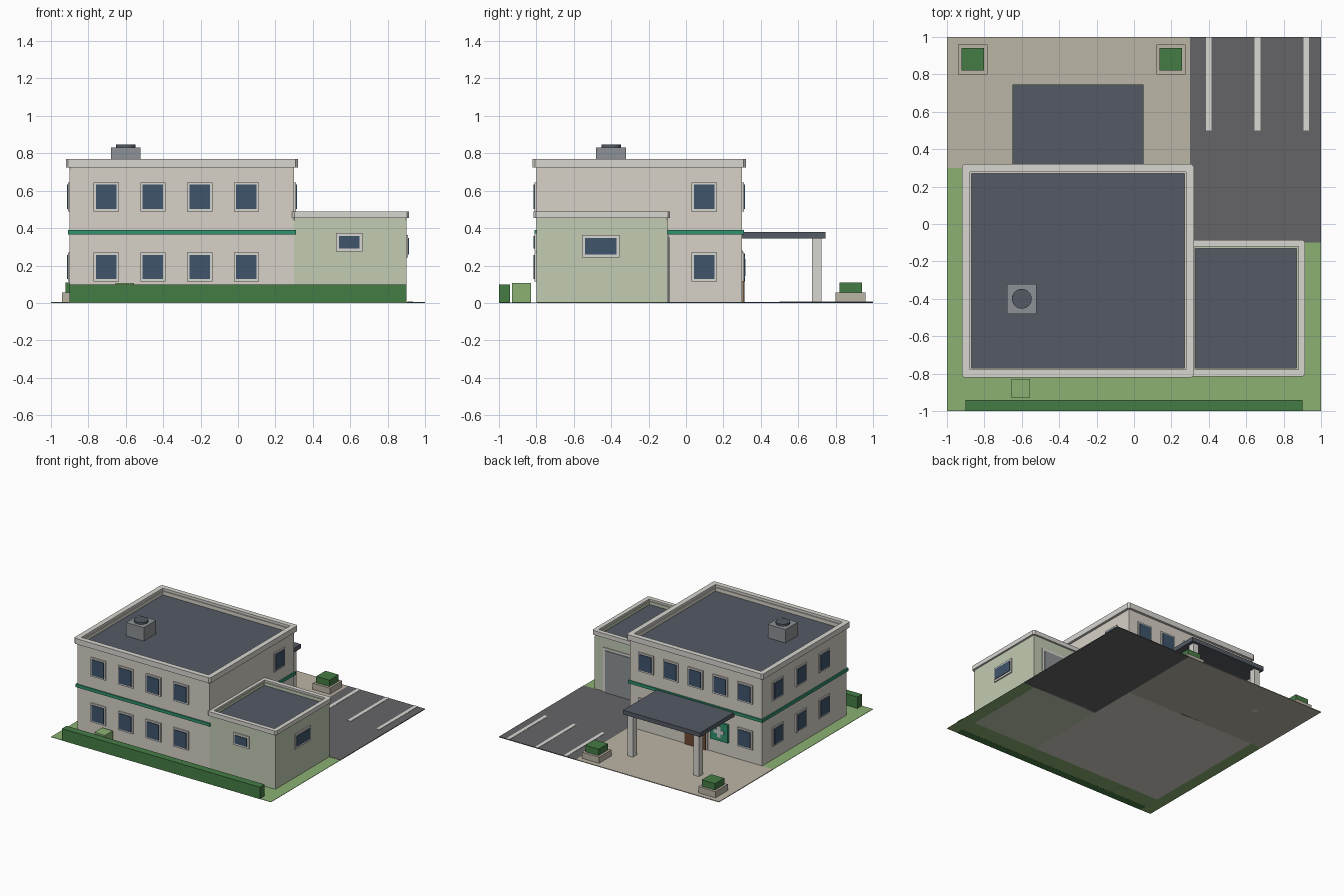
import bpy, bmesh
from math import pi

if "Cube" in bpy.data.objects:
    bpy.data.objects.remove(bpy.data.objects["Cube"])

def mat(name, r, g, b):
    m = bpy.data.materials.new(name)
    m.diffuse_color = (r, g, b, 1)
    m.use_nodes = True
    m.node_tree.nodes["Principled BSDF"].inputs["Base Color"].default_value = m.diffuse_color
    return m

WALL = mat("wall_cream", .68, .64, .57)
SAGE = mat("wall_sage", .54, .60, .45)
TRIM = mat("trim", .69, .67, .63)
SLATE = mat("slate", .09, .105, .13)
GLASS = mat("glass", .05, .09, .15)
GREEN = mat("green_band", .03, .29, .16)
GRASS = mat("grass", .26, .44, .17)
LEAF = mat("leaf", .06, .20, .06)
PAVE = mat("paving", .50, .46, .38)
ASPHALT = mat("asphalt", .13, .13, .14)
LINE = mat("paint", .70, .69, .65)
METAL = mat("metal", .27, .29, .31)
WOOD = mat("wood", .16, .07, .03)
WHITE = mat("white", .85, .85, .83)

def finish(name, bm, m):
    bmesh.ops.recalc_face_normals(bm, faces=bm.faces)
    me = bpy.data.meshes.new(name)
    bm.to_mesh(me)
    bm.free()
    me.materials.append(m)
    ob = bpy.data.objects.new(name, me)
    bpy.context.collection.objects.link(ob)
    return ob

def box(name, xs, ys, zs, m):
    bm = bmesh.new()
    bmesh.ops.create_cube(bm, size=1)
    for v in bm.verts:
        for i, (a, b) in enumerate((xs, ys, zs)):
            v.co[i] = (a + b) / 2 + v.co[i] * (b - a)
    return finish(name, bm, m)

def loop(xs, ys, c):
    (a, b), (d, e) = xs, ys
    return [(a + c, d), (b - c, d), (b, d + c), (b, e - c),
            (b - c, e), (a + c, e), (a, e - c), (a, d + c)]

# Rectangular ring; outer corners optionally chamfered
def ring(name, xs, ys, t, zs, m, c=0.0):
    bm = bmesh.new()
    outer = loop(xs, ys, c)
    inner = loop((xs[0] + t, xs[1] - t), (ys[0] + t, ys[1] - t), 0.001)
    if c == 0:
        outer = loop(xs, ys, 0.001)
    L = [[bm.verts.new((x, y, z)) for x, y in p]
         for p, z in ((outer, zs[0]), (outer, zs[1]), (inner, zs[1]), (inner, zs[0]))]
    for k in range(4):
        p, q = L[k], L[(k + 1) % 4]
        for i in range(8):
            j = (i + 1) % 8
            bm.faces.new((p[i], p[j], q[j], q[i]))
    return finish(name, bm, m)

# Plate on a wall: axis of wall normal, wall position, outward sign
def plate(name, axis, pos, sgn, u, z, w, h, d, m):
    dd = sorted((pos - sgn * 0.002, pos + sgn * d))
    uu, zz = (u - w / 2, u + w / 2), (z - h / 2, z + h / 2)
    return box(name, dd if axis == 'x' else uu, uu if axis == 'x' else dd, zz, m)

def window(name, axis, pos, sgn, u, z, w=.135, h=.155, b=.013):
    plate(name + "_frame", axis, pos, sgn, u, z, w, h, .01, TRIM)
    plate(name + "_glass", axis, pos, sgn, u, z, w - 2 * b, h - 2 * b, .015, GLASS)

# Ground
box("lawn", (-1, 1), (-1, .3), (.001, .004), GRASS)
box("forecourt", (-1, .3), (.3, 1), (0, .006), PAVE)
box("parking", (.3, 1), (-.1, 1), (0, .006), ASPHALT)
for i in range(3):
    x = .4 + .26 * i
    box("parking_line", (x - .015, x + .015), (.5, 1), (.005, .008), LINE)

# Main block
box("main_walls", (-.9, .3), (-.8, .3), (0, .71), WALL)
box("main_roof", (-.87, .27), (-.77, .27), (.70, .72), SLATE)
ring("main_parapet", (-.9, .3), (-.8, .3), .03, (.70, .75), WALL)
ring("main_coping", (-.92, .32), (-.82, .32), .042, (.725, .77), TRIM, .012)
ring("storey_band", (-.91, .31), (-.81, .31), .012, (.365, .39), GREEN)

# Annex
box("annex_walls", (.3, .9), (-.8, -.1), (0, .44), SAGE)
box("annex_roof", (.32, .87), (-.77, -.13), (.43, .45), SLATE)
ring("annex_parapet", (.3, .9), (-.8, -.1), .03, (.43, .475), SAGE)
ring("annex_coping", (.29, .915), (-.815, -.085), .036, (.455, .49), TRIM, .012)

# Rooftop unit
box("roof_unit", (-.68, -.52), (-.48, -.32), (.715, .83), METAL)
bm = bmesh.new()
bmesh.ops.create_cone(bm, cap_ends=True, segments=24, radius1=.053, radius2=.053, depth=.025)
bmesh.ops.translate(bm, vec=(-.6, -.4, .8335), verts=bm.verts)
fan = finish("roof_fan", bm, SLATE)
bpy.context.view_layer.objects.active = fan
fan.select_set(True)
bpy.ops.object.shade_smooth_by_angle()

# Windows
for z in (.1925, .5675):
    for i in range(4):
        window("front_window", 'y', -.8, -1, -.705 + .25 * i, z)
    for y in (-.5, -.2, .1):
        window("left_window", 'x', -.9, -1, y, z)
    window("right_window", 'x', .3, 1, .098, z)
for i in range(5):
    window("back_upper_window", 'y', .3, 1, -.75 + .225 * i, .5675)
for x in (-.75, .15):
    window("back_lower_window", 'y', .3, 1, x, .1925)
window("annex_front_window", 'y', -.8, -1, .595, .325, .14, .1, .016)
window("annex_right_window", 'x', .9, 1, -.455, .302, .2, .12, .016)

# Entrance door, sign panel with cross, garage door
plate("door_frame", 'y', .3, 1, -.3, .14, .22, .28, .006, TRIM)
plate("entrance_door", 'y', .3, 1, -.3, .132, .19, .264, .012, WOOD)
plate("sign_panel", 'y', .3, 1, -.52, .19, .16, .15, .015, GREEN)
plate("sign_cross_bar", 'y', .3, 1, -.52, .19, .09, .03, .019, WHITE)
plate("sign_cross_post", 'y', .3, 1, -.52, .19, .03, .09, .019, WHITE)
plate("garage_frame", 'y', -.1, 1, .6, .185, .44, .37, .006, TRIM)
plate("garage_door", 'y', -.1, 1, .6, .175, .40, .35, .012, METAL)

# Canopy and posts
box("canopy", (-.65, .05), (.3, .745), (.345, .38), SLATE)
for x in (-.6, 0):
    box("canopy_post", (x - .025, x + .025), (.675, .725), (0, .346), TRIM)

# Planters, hedge and shrub
for x in (-.862, .197):
    box("planter", (x - .078, x + .078), (.8, .96), (0, .057), PAVE)
    box("planter_shrub", (x - .06, x + .06), (.82, .94), (.055, .11), LEAF)
box("hedge", (-.9, .9), (-1, -.94), (0, .098), LEAF)
box("shrub", (-.655, -.557), (-.93, -.83), (0, .107), GRASS)
